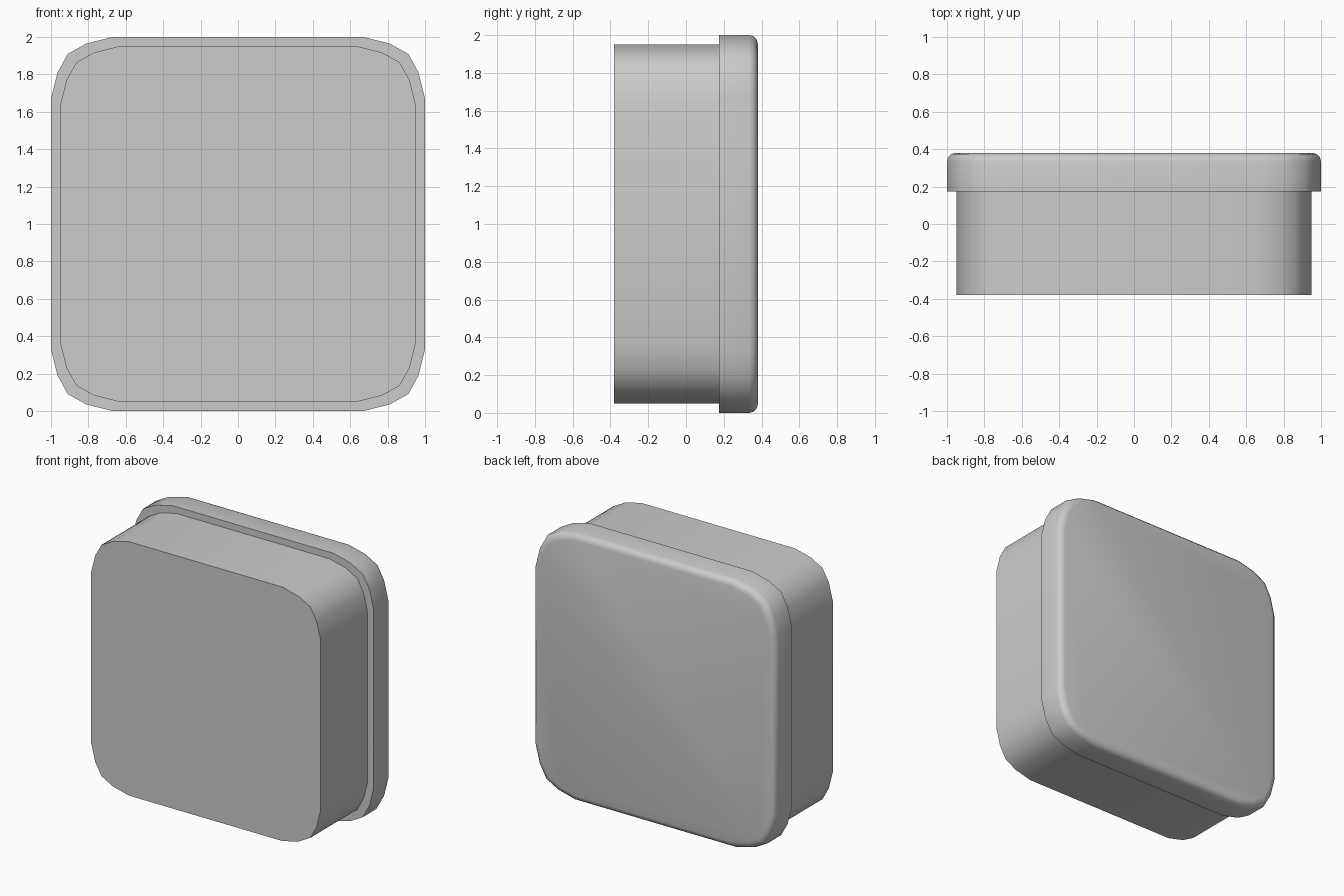
import bpy, bmesh, math

if "Cube" in bpy.data.objects:
    bpy.data.objects.remove(bpy.data.objects["Cube"])

# One rounded corner, as insets from the square's corner (unit half-width)
CORNER = [(0, 0.33), (0.035, 0.19), (0.09, 0.09), (0.19, 0.035), (0.33, 0)]


def outline(half):
    """Rounded square in x/z, counter-clockwise, centred on z = 1."""
    first = [((1 - a) * half, (1 - b) * half) for a, b in CORNER]
    pts = []
    for q in range(4):
        for x, z in first:
            for _ in range(q):
                x, z = -z, x
            pts.append((x, z))
    return pts


def loft(name, rings, cap_front=False, cap_back=False):
    """Bridge rounded-square rings given as (half-width, y)."""
    bm = bmesh.new()
    loops = [[bm.verts.new((x, y, z + 1)) for x, z in outline(h)] for h, y in rings]
    n = len(loops[0])
    for a, b in zip(loops, loops[1:]):
        for i in range(n):
            j = (i + 1) % n
            bm.faces.new((a[i], a[j], b[j], b[i]))
    if cap_front:
        bm.faces.new(loops[0])
    if cap_back:
        bm.faces.new(loops[-1][::-1])
    # Outward normals: the side walls must face away from the centre axis
    bm.normal_update()
    wall = max(bm.faces, key=lambda f: f.calc_center_median().x)
    if wall.normal.x < 0:
        bmesh.ops.reverse_faces(bm, faces=bm.faces[:])
    if cap_front:
        bm.normal_update()
        for f in bm.faces:
            if len(f.verts) == n and f.normal.y > 0:
                f.normal_flip()
    if cap_back:
        bm.normal_update()
        for f in bm.faces:
            if len(f.verts) == n and f.normal.y < 0:
                f.normal_flip()
    mesh = bpy.data.meshes.new(name)
    bm.to_mesh(mesh)
    bm.free()
    obj = bpy.data.objects.new(name, mesh)
    bpy.context.collection.objects.link(obj)
    bpy.ops.object.select_all(action='DESELECT')
    obj.select_set(True)
    bpy.context.view_layer.objects.active = obj
    bpy.ops.object.shade_smooth_by_angle(angle=math.radians(50))
    return obj


# Straight-sided body with a flat front
loft("body", [(0.95, -0.38), (0.95, 0.175)], cap_front=True)

# Wider lid: flat rim, side wall, softly rounded back edge
lid = [(0.95, 0.175), (1.0, 0.175), (1.0, 0.335)]
for k in (1, 2, 3):
    t = math.radians(30 * k)
    lid.append((0.955 + 0.045 * math.cos(t), 0.335 + 0.045 * math.sin(t)))
loft("lid", lid, cap_back=True)
